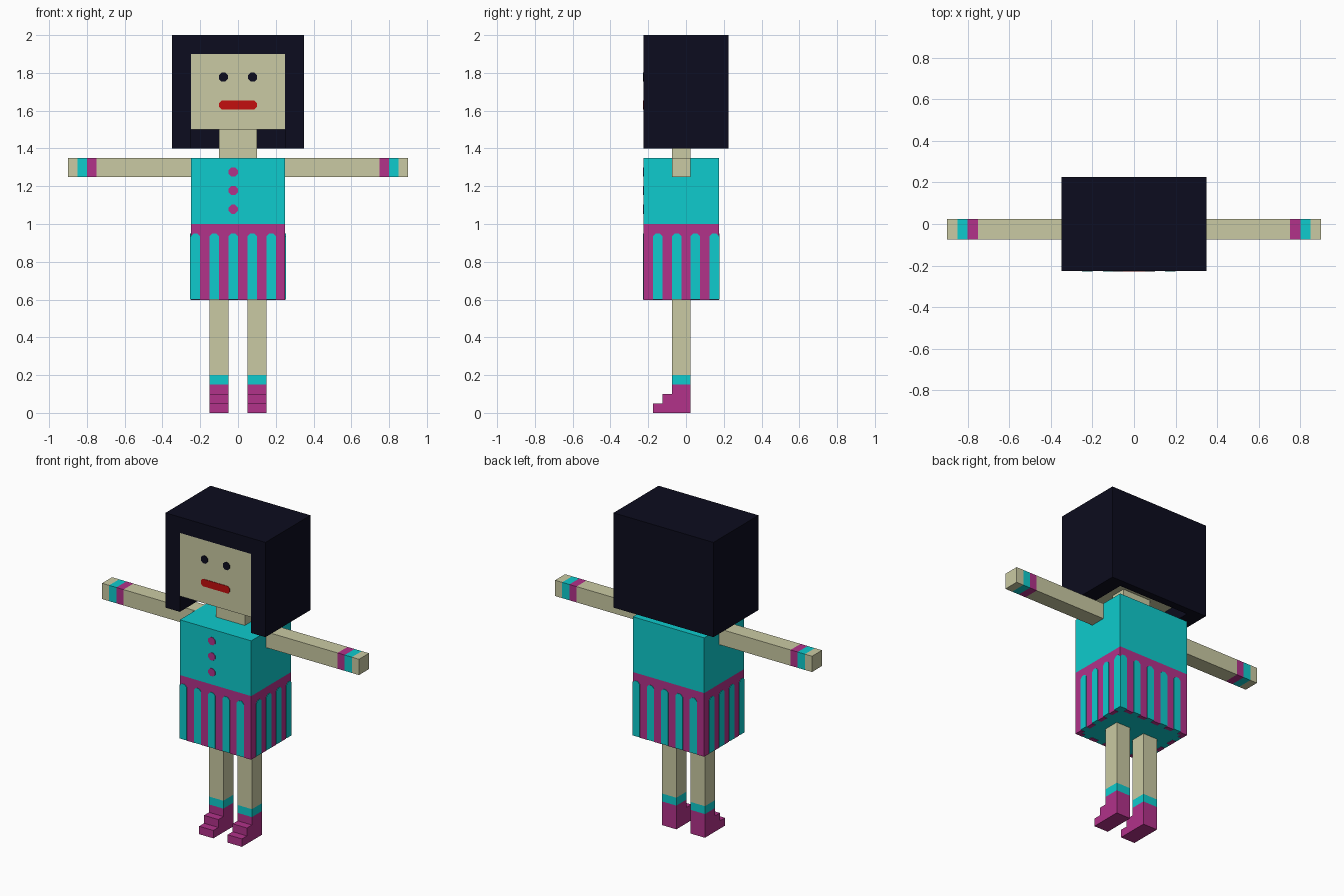
import bpy, bmesh, math
from mathutils import Matrix, Vector

if "Cube" in bpy.data.objects:
    bpy.data.objects.remove(bpy.data.objects["Cube"])


def material(name, r, g, b):
    lin = [((c / 255 + 0.055) / 1.055) ** 2.4 if c > 10 else c / 255 / 12.92 for c in (r, g, b)]
    m = bpy.data.materials.new(name)
    m.diffuse_color = (*lin, 1)
    m.use_nodes = True
    m.node_tree.nodes["Principled BSDF"].inputs["Base Color"].default_value = m.diffuse_color
    return m


SKIN = material("skin", 202, 202, 163)
CYAN = material("cyan cloth", 14, 203, 205)
MAGENTA = material("magenta cloth", 178, 50, 138)
DARK = material("dark hair", 12, 12, 30)
RED = material("red lips", 196, 14, 14)


def finish(name, bm, mats):
    bmesh.ops.recalc_face_normals(bm, faces=bm.faces)
    me = bpy.data.meshes.new(name)
    bm.to_mesh(me)
    bm.free()
    for m in mats:
        me.materials.append(m)
    ob = bpy.data.objects.new(name, me)
    bpy.context.collection.objects.link(ob)
    return ob


def bar(name, axis, cuts, a, b, mats, start_cap=None):
    """Square bar along an axis; each segment between cuts has its own material."""
    bm = bmesh.new()
    rings = []
    for c in cuts:
        ring = []
        for u, v in ((a[0], b[0]), (a[1], b[0]), (a[1], b[1]), (a[0], b[1])):
            ring.append(bm.verts.new((c, u, v) if axis == "x" else (u, v, c)))
        rings.append(ring)
    slots = list(dict.fromkeys(mats))
    for i, m in enumerate(mats):
        for k in range(4):
            f = bm.faces.new((rings[i][k], rings[i][(k + 1) % 4],
                              rings[i + 1][(k + 1) % 4], rings[i + 1][k]))
            f.material_index = slots.index(m)
    bm.faces.new(rings[0]).material_index = slots.index(start_cap or mats[0])
    bm.faces.new(rings[-1]).material_index = slots.index(mats[-1])
    return finish(name, bm, slots)


def prism(name, points, depth, matrix, mat):
    """Extrude a local x/z outline towards local -y."""
    bm = bmesh.new()
    f = bm.faces.new([bm.verts.new((u, 0, v)) for u, v in points])
    ext = bmesh.ops.extrude_face_region(bm, geom=[f])
    moved = [g for g in ext["geom"] if isinstance(g, bmesh.types.BMVert)]
    bmesh.ops.translate(bm, vec=(0, -depth, 0), verts=moved)
    bm.transform(matrix)
    return finish(name, bm, [mat])


def chamfered(w, h, c):
    w, h = w / 2, h / 2
    return [(-w + c, -h), (w - c, -h), (w, -h + c), (w, h - c),
            (w - c, h), (-w + c, h), (-w, h - c), (-w, -h + c)]


THIN = 0.003
FRONT = -0.225
LIMB_Y = (-0.075, 0.025)

# Torso and skirt
bar("dress", "z", (0.6, 1.0, 1.35), (-0.25, 0.25), (FRONT, 0.175),
    (MAGENTA, CYAN), start_cap=CYAN)

# Skirt stripes and hem squares, alternating around all four sides
stripe = [(0, 0.6), (0.05, 0.6), (0.05, 0.935), (0.035, 0.95), (0.015, 0.95), (0, 0.935)]
for side in range(4):
    half, out = ((0.25, 0.2), (0.2, 0.25))[side % 2]
    turn = Matrix.Translation((0, -0.025, 0)) @ Matrix.Rotation(side * math.pi / 2, 4, "Z")
    for i in range(round(half * 2 / 0.05)):
        u = -half + i * 0.05
        if i % 2 == side % 2:
            prism("skirt_stripe", stripe, THIN,
                  turn @ Matrix.Translation((u, -out, 0)), CYAN)
        else:
            hem = [(u, 0.6 - THIN), (u + 0.05, 0.6 - THIN), (u + 0.05, 0.6), (u, 0.6)]
            prism("hem_square", hem, 0.025,
                  turn @ Matrix.Translation((0, -out + 0.025, 0)), MAGENTA)

# Dress buttons
for z in (1.275, 1.178, 1.078):
    prism("button", chamfered(0.048, 0.048, 0.014), THIN,
          Matrix.Translation((-0.025, FRONT, z)), MAGENTA)

# Neck and head
bar("neck", "z", (1.35, 1.5), (-0.1, 0.1), LIMB_Y, (SKIN,))
bar("head", "z", (1.5, 1.9), (-0.25, 0.25), (FRONT, 0.175), (SKIN,))

# Hair: a block hollowed out from the front and below
hair = bar("hair", "z", (1.4, 2.0), (-0.35, 0.35), (FRONT, 0.225), (DARK,))
cutter = bar("hair_cutter", "z", (1.3, 1.9), (-0.25, 0.25), (-0.4, 0.175), (DARK,))
cutter.hide_render = True
cutter.hide_viewport = True
mod = hair.modifiers.new("hollow", "BOOLEAN")
mod.operation = "DIFFERENCE"
mod.solver = "EXACT"
mod.object = cutter

# Mouth
prism("mouth", chamfered(0.2, 0.046, 0.012), THIN,
      Matrix.Translation((0, FRONT, 1.63)), RED)

# Mirrored parts
shoe = [(0.025, 0), (0.025, 0.15), (-0.075, 0.15), (-0.075, 0.1),
        (-0.125, 0.1), (-0.125, 0.05), (-0.175, 0.05), (-0.175, 0)]
for s, label in ((-1, "left"), (1, "right")):
    prism("eye_" + label, chamfered(0.048, 0.048, 0.014), THIN,
          Matrix.Translation((s * 0.077, FRONT, 1.778)), DARK)
    # Arm with wrist bands
    bar("arm_" + label, "x", [s * x for x in (0.25, 0.75, 0.8, 0.85, 0.9)],
        LIMB_Y, (1.25, 1.35), (SKIN, MAGENTA, CYAN, SKIN))
    # Leg with sock
    x0, x1 = sorted((s * 0.05, s * 0.15))
    bar("leg_" + label, "z", (0.15, 0.2, 0.6), (x0, x1), LIMB_Y, (CYAN, SKIN))
    # Stepped shoe, extruded across x
    prism("shoe_" + label, shoe, 0.1,
          Matrix.Translation((x0, 0, 0)) @ Matrix.Rotation(math.pi / 2, 4, "Z"), MAGENTA)
